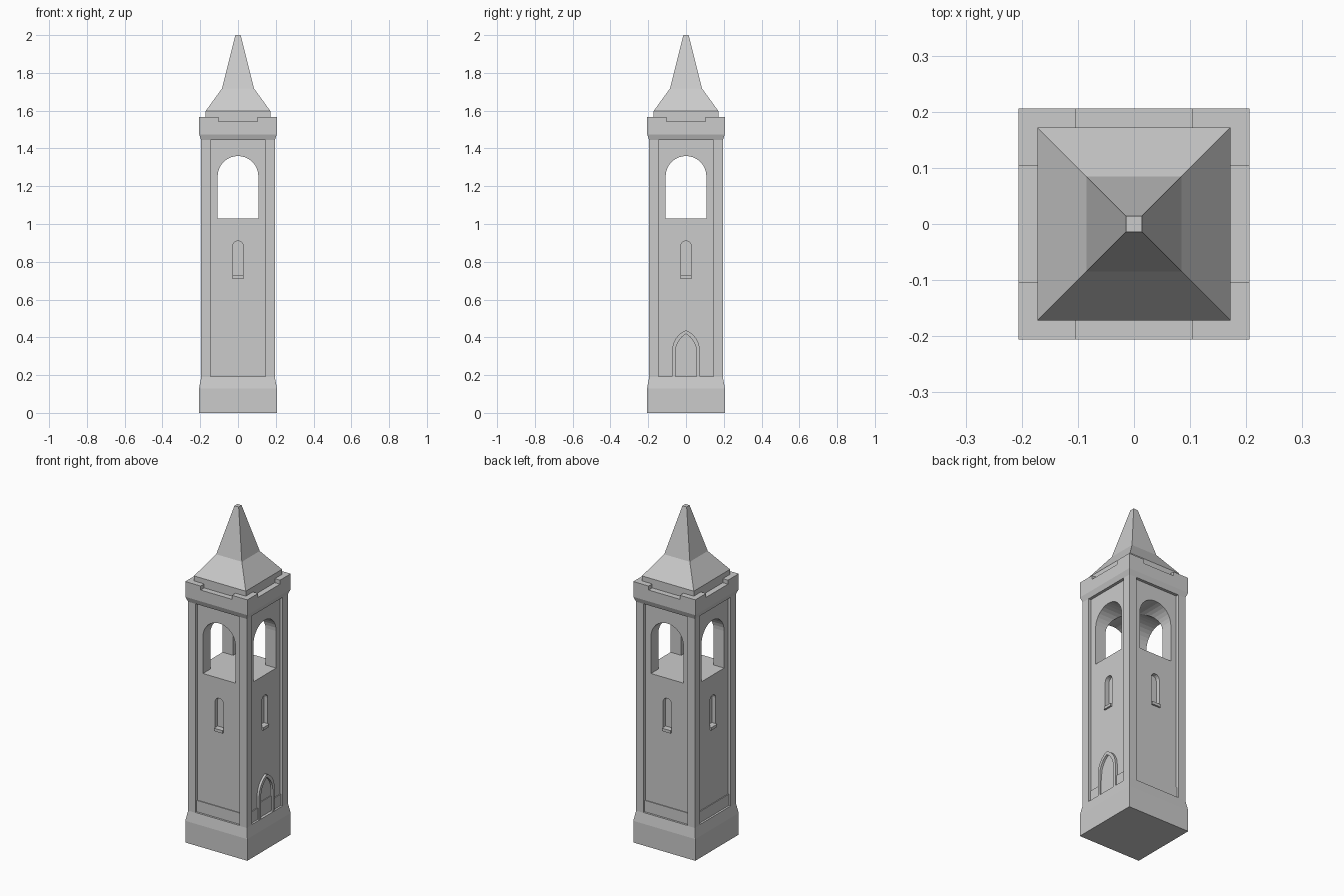
import bpy, bmesh, math
from mathutils import Matrix

if "Cube" in bpy.data.objects:
    bpy.data.objects.remove(bpy.data.objects["Cube"])


def finish(bm, name):
    bmesh.ops.recalc_face_normals(bm, faces=bm.faces)
    me = bpy.data.meshes.new(name)
    bm.to_mesh(me)
    bm.free()
    ob = bpy.data.objects.new(name, me)
    bpy.context.collection.objects.link(ob)
    return ob


def square_loft(name, rings):
    """Stack of square rings given as (half width, z)."""
    bm = bmesh.new()
    loops = [[bm.verts.new((sx * h, sy * h, z)) for sx, sy in ((-1, -1), (1, -1), (1, 1), (-1, 1))]
             for h, z in rings]
    for a, b in zip(loops, loops[1:]):
        for i in range(4):
            j = (i + 1) % 4
            bm.faces.new((a[i], a[j], b[j], b[i]))
    bm.faces.new(loops[0])
    bm.faces.new(loops[-1])
    return finish(bm, name)


def wall_prism(name, profile, d0, d1, side=0):
    """Extrude a (u, z) outline between two distances from the axis; side 0 front, 1 right, 2 back, 3 left."""
    bm = bmesh.new()
    a = [bm.verts.new((u, -d0, z)) for u, z in profile]
    b = [bm.verts.new((u, -d1, z)) for u, z in profile]
    n = len(a)
    bm.faces.new(a)
    bm.faces.new(b)
    for i in range(n):
        j = (i + 1) % n
        bm.faces.new((a[i], a[j], b[j], b[i]))
    bm.transform(Matrix.Rotation(side * math.pi / 2, 4, 'Z'))
    return finish(bm, name)


def rect(u0, u1, z0, z1):
    return [(u0, z0), (u1, z0), (u1, z1), (u0, z1)]


def round_arch(w, z0, spring, n=16):
    return [(-w, z0), (w, z0)] + [(w * math.cos(math.pi * i / n), spring + w * math.sin(math.pi * i / n))
                                  for i in range(n + 1)]


def pointed_curve(w, spring, top, n=8):
    """Gothic arch from right spring over the point to left spring."""
    h = top - spring
    r = (w * w + h * h) / (2 * w)
    end = math.asin(h / r)
    half = [(w - r + r * math.cos(end * i / n), spring + r * math.sin(end * i / n)) for i in range(n + 1)]
    half[-1] = (0, top)
    return half + [(-u, z) for u, z in half[-2::-1]]


def cut(ob, cutter):
    m = ob.modifiers.new("cut", 'BOOLEAN')
    m.operation = 'DIFFERENCE'
    m.solver = 'EXACT'
    m.object = cutter
    bpy.context.view_layer.objects.active = ob
    bpy.ops.object.modifier_apply(modifier=m.name)
    bpy.data.objects.remove(cutter)


# flared base
square_loft("base", [(0.206, 0), (0.206, 0.13), (0.195, 0.19)])

# shaft with sunken panels, slit windows and open belfry
shaft = square_loft("shaft", [(0.195, 0.19), (0.195, 1.45)])
PANEL = 0.178
for s in range(4):
    cut(shaft, wall_prism("panel_cutter", rect(-0.146, 0.146, 0.192, 1.445), PANEL, 0.3, s))
for s in range(4):
    cut(shaft, wall_prism("slit_cutter", round_arch(0.028, 0.715, 0.882, 8), PANEL - 0.025, 0.3, s))
for s in range(2):
    cut(shaft, wall_prism("belfry_cutter", round_arch(0.108, 1.03, 1.252), -0.4, 0.4, s))

# window sills and low panel skirting
for s in range(4):
    wall_prism("window_sill", rect(-0.028, 0.028, 0.71, 0.727), 0.15, PANEL + 0.01, s)
    if s != 1:
        wall_prism("skirting", rect(-0.147, 0.147, 0.19, 0.26), 0.16, PANEL + 0.005, s)
for u0, u1 in ((-0.147, -0.07), (0.07, 0.147)):
    wall_prism("skirting", rect(u0, u1, 0.19, 0.26), 0.16, PANEL + 0.005, 1)

# doorway on the right side
outer = [(0.073, 0.19)] + pointed_curve(0.073, 0.33, 0.437) + [(-0.073, 0.19)]
inner = [(0.056, 0.19)] + pointed_curve(0.056, 0.32, 0.418) + [(-0.056, 0.19)]
wall_prism("door_frame", outer + inner[::-1], 0.165, PANEL + 0.014, 1)
wall_prism("door_leaf", inner, 0.16, PANEL + 0.001, 1)
wall_prism("door_lower_panel", rect(-0.057, 0.057, 0.2, 0.285), 0.16, PANEL + 0.005, 1)

# cornice with raised corners
square_loft("cornice", [(0.195, 1.445), (0.206, 1.475), (0.206, 1.543)])
for s in range(4):
    ob = wall_prism("cornice_corner", rect(0.104, 0.206, 1.54, 1.567), 0.104, 0.206, s)

# broken-pitch spire
square_loft("spire", [(0.172, 1.54), (0.172, 1.597), (0.085, 1.717), (0.014, 2.0)])
